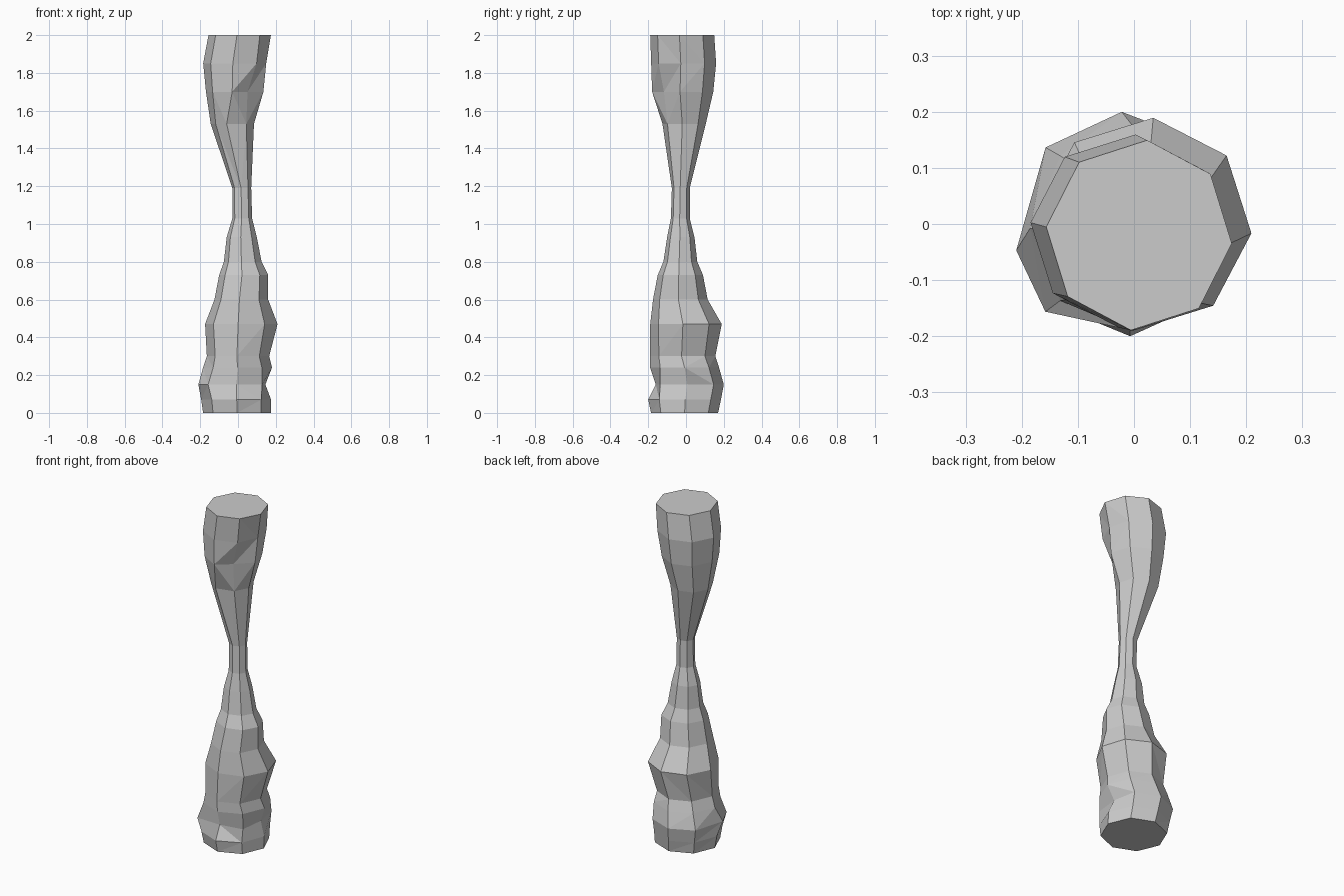
import bpy
import bmesh
from math import cos, sin, radians
from mathutils import Vector

default_cube = bpy.data.objects.get("Cube")
if default_cube:
    bpy.data.objects.remove(default_cube, do_unlink=True)

SIDES = 8
# Column numbers, counter-clockwise from the +x side
LEFT, BACK_LEFT, BACK, BACK_RIGHT, RIGHT, FRONT_RIGHT, FRONT, FRONT_LEFT = range(SIDES)

# Horizontal slices: height, min x, max x, min y, max y, twist in degrees
SLICES = [
    (0, -.185, .175, -.185, .17, 0),
    (.07, -.195, .175, -.2, .185, 1),
    (.15, -.21, .18, -.2, .2, 2),
    (.24, -.185, .18, -.19, .175, 0),
    (.3, -.165, .165, -.19, .155, -2),
    (.47, -.175, .21, -.19, .19, -5),
    (.6, -.125, .16, -.175, .115, -4),
    (.73, -.1, .16, -.15, .09, -4),
    (.8, -.075, .125, -.12, .06, -4),
    (.93, -.06, .1, -.1, .045, -4),
    (1.03, -.03, .075, -.08, .02, -4),
    (1.19, -.03, .07, -.075, .02, -4),
    (1.53, -.145, .085, -.125, .105, -5),
    (1.7, -.17, .135, -.18, .145, -5),
    (1.85, -.185, .16, -.185, .16, -5),
    (2, -.157, .175, -.19, .15, -5),
]

# Chips and dents: (height, column) -> shift of that corner
DENTS = {
    (.15, LEFT): (-.035, 0, 0),
    (.15, FRONT): (0, .04, 0),
    (.15, RIGHT): (0, -.04, 0),
    (.15, FRONT_RIGHT): (-.01, -.01, 0),
    (1.7, FRONT_LEFT): (-.03, .025, 0),
    (1.53, FRONT): (-.02, 0, 0),
    (1.85, LEFT): (-.01, 0, 0),
}


def slice_corners(height, x0, x1, y0, y1, twist):
    """Corners of one eight-sided slice that fills the given extents."""
    for column in range(SIDES):
        angle = radians(360 / SIDES * column + twist)
        corner = Vector(((x0 + x1) / 2 + (x1 - x0) / 2 * cos(angle),
                         (y0 + y1) / 2 + (y1 - y0) / 2 * sin(angle),
                         height))
        yield corner + Vector(DENTS.get((height, column), (0, 0, 0)))


def flat_material(name, colour):
    material = bpy.data.materials.new(name)
    material.use_nodes = True
    material.diffuse_color = colour
    shader = material.node_tree.nodes["Principled BSDF"]
    shader.inputs["Base Color"].default_value = colour
    return material


# Rock column: slices bridged with flat faces and capped at both ends
bm = bmesh.new()
rings = [[bm.verts.new(corner) for corner in slice_corners(*row)] for row in SLICES]
for lower, upper in zip(rings, rings[1:]):
    for i in range(SIDES):
        j = (i + 1) % SIDES
        bm.faces.new((lower[i], lower[j], upper[j], upper[i]))
bm.faces.new(reversed(rings[0]))
bm.faces.new(rings[-1])

# Split bent faces so every facet stays flat
sides = [face for face in bm.faces if len(face.verts) == 4]
bmesh.ops.connect_verts_nonplanar(bm, angle_limit=radians(3), faces=sides)
bmesh.ops.recalc_face_normals(bm, faces=bm.faces)

mesh = bpy.data.meshes.new("rock_column")
bm.to_mesh(mesh)
bm.free()
mesh.materials.append(flat_material("stone grey", (.6, .6, .6, 1)))
column_object = bpy.data.objects.new("rock_column", mesh)
bpy.context.collection.objects.link(column_object)
